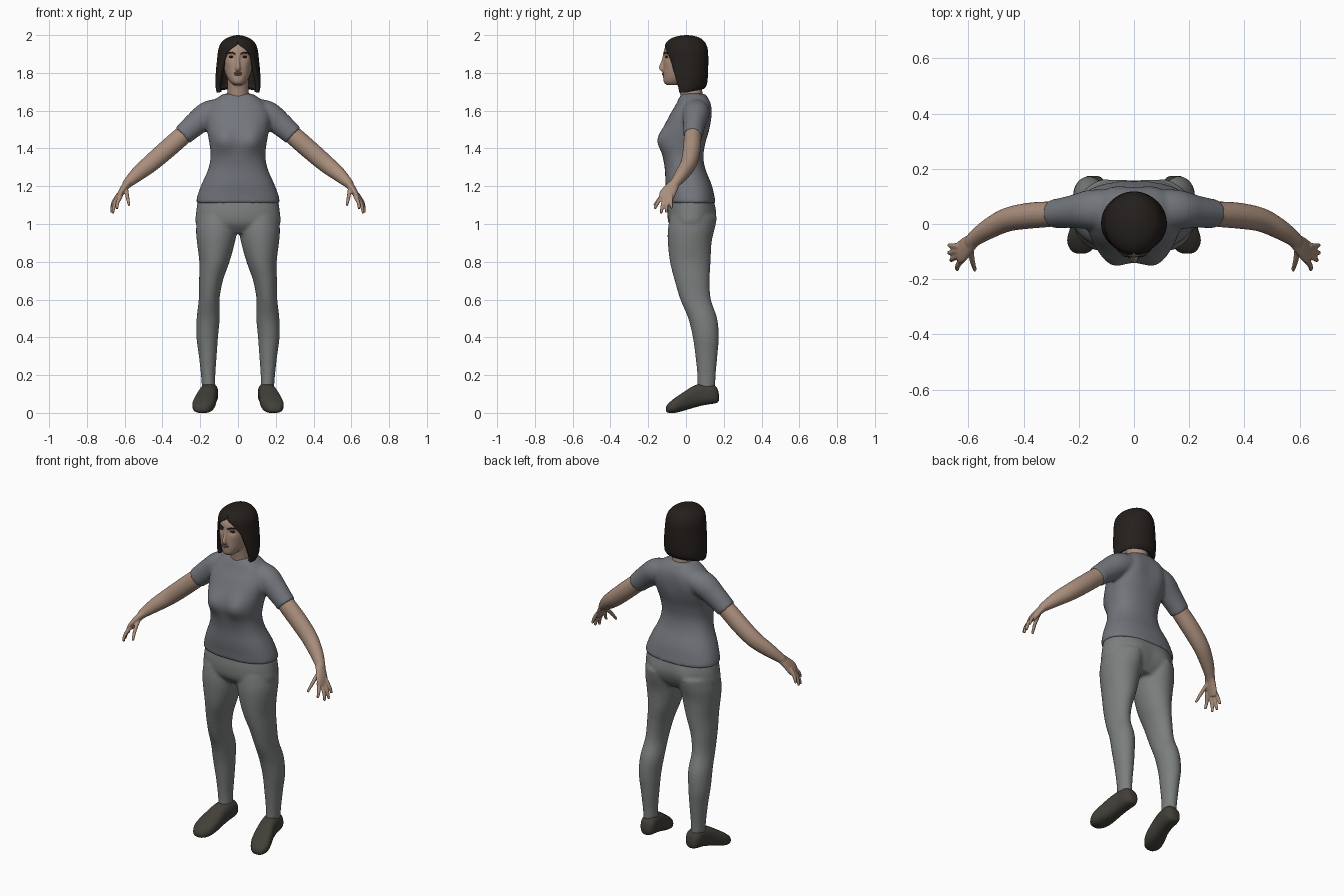
import bpy, bmesh
from math import sin, cos, pi, exp
from mathutils import Vector, Matrix


def material(name, rgb):
    m = bpy.data.materials.new(name)
    m.diffuse_color = (*rgb, 1)
    return m


SKIN = material("skin", (0.40, 0.27, 0.20))
SHIRT = material("shirt_grey", (0.17, 0.18, 0.20))
PANTS = material("pants_grey", (0.20, 0.21, 0.21))
HAIR = material("dark_hair", (0.018, 0.014, 0.012))
SHOE = material("shoe_brown", (0.055, 0.05, 0.04))
LIP = material("lip", (0.30, 0.15, 0.12))


def resample(rows, steps=6):
    """Catmull-Rom interpolation through rows of numbers."""
    out = []
    for i in range(len(rows) - 1):
        p0, p1, p2, p3 = (rows[min(max(i + k, 0), len(rows) - 1)] for k in (-1, 0, 1, 2))
        for s in range(steps):
            t = s / steps
            out.append([b + 0.5 * t * (c - a + t * (2 * a - 5 * b + 4 * c - d + t * (3 * (b - c) + d - a)))
                        for a, b, c, d in zip(p0, p1, p2, p3)])
    return out + [list(rows[-1])]


def spow(v, p):
    return (abs(v) ** p) * (1 if v >= 0 else -1)


def skin_rings(bm, rings):
    """Closed rings joined by quads and capped at both ends."""
    vs = [[bm.verts.new(p) for p in r] for r in rings]
    n = len(vs[0])
    faces = [bm.faces.new((a[j], a[(j + 1) % n], b[(j + 1) % n], b[j]))
             for a, b in zip(vs, vs[1:]) for j in range(n)]
    faces += [bm.faces.new(vs[0]), bm.faces.new(vs[-1])]
    bmesh.ops.recalc_face_normals(bm, faces=faces)


def loft(bm, rows, p=1.0, n=40, along="z"):
    """Rows: position, centre x, half width, low depth, high depth."""
    rings = []
    for h, cx, w, lo, hi in resample(rows):
        ring = []
        for j in range(n):
            a = 2 * pi * j / n
            x = cx + w * spow(cos(a), p)
            d = (lo + hi) / 2 + (hi - lo) / 2 * spow(sin(a), p)
            ring.append((x, d, h) if along == "z" else (x, h, d))
        rings.append(ring)
    skin_rings(bm, rings)


def tube(bm, pts, sx=1, n=20):
    """Points: x, y, z, radius in the y sense, radius across it."""
    rows = resample(pts, 5)
    rings = []
    for i, (x, y, z, ra, rb) in enumerate(rows):
        t = Vector(rows[min(i + 1, len(rows) - 1)][:3]) - Vector(rows[max(i - 1, 0)][:3])
        t.normalize()
        side = (Vector((0, 1, 0)) - t * t.y).normalized()
        up = t.cross(side)
        c = Vector((x, y, z))
        ring = [c + side * ra * cos(2 * pi * j / n) + up * rb * sin(2 * pi * j / n) for j in range(n)]
        rings.append([(sx * v.x, v.y, v.z) for v in ring])
    skin_rings(bm, rings)


def bump(bm, x, z, amount, sx, sz, front=True):
    """Push the front or back surface along y around a spot."""
    for v in bm.verts:
        if (v.co.y < 0.0) == front:
            v.co.y += amount * exp(-((v.co.x - x) / sx) ** 2 - ((v.co.z - z) / sz) ** 2)


def ball(bm, c, r):
    bmesh.ops.create_uvsphere(bm, u_segments=16, v_segments=10, radius=1,
                              matrix=Matrix.Translation(c) @ Matrix.Diagonal((*r, 1)))


def finish(bm, name, mat, voxel=0, mirror=False, smooth=3):
    me = bpy.data.meshes.new(name)
    for f in bm.faces:
        f.smooth = True
    bm.to_mesh(me)
    bm.free()
    ob = bpy.data.objects.new(name, me)
    bpy.context.collection.objects.link(ob)
    me.materials.append(mat)
    if voxel:
        r = ob.modifiers.new("blend", "REMESH")
        r.mode, r.voxel_size, r.use_smooth_shade = "VOXEL", voxel, True
        s = ob.modifiers.new("soften", "SMOOTH")
        s.factor, s.iterations = 0.5, smooth
    if mirror:
        ob.modifiers.new("mirror", "MIRROR").use_mirror_merge = False
    return ob


# T-shirt: torso with bust and two short sleeves
bm = bmesh.new()
loft(bm, [(1.11, 0, .222, -.097, .158), (1.15, 0, .215, -.10, .15), (1.21, 0, .193, -.108, .135),
          (1.29, 0, .158, -.112, .103), (1.36, 0, .145, -.122, .092), (1.43, 0, .152, -.128, .103),
          (1.50, 0, .165, -.118, .122), (1.57, 0, .172, -.09, .13), (1.63, 0, .15, -.055, .13),
          (1.665, 0, .115, -.038, .117), (1.69, 0, .075, -.022, .10)], p=.85)
for s in (-1, 1):
    bump(bm, s * .078, 1.445, -.034, .06, .065)
    bump(bm, s * .09, 1.58, .012, .06, .08, False)
    tube(bm, [(.08, .055, 1.605, .07, .06), (.155, .052, 1.582, .072, .07), (.22, .045, 1.533, .06, .064),
              (.27, .039, 1.49, .054, .058), (.294, .036, 1.468, .053, .056)], s, 28)
finish(bm, "t_shirt", SHIRT, .009, smooth=5)

# Trousers: hips and two legs
bm = bmesh.new()
loft(bm, [(.95, 0, .17, -.05, .11), (1.0, 0, .222, -.09, .14), (1.06, 0, .222, -.098, .155),
          (1.12, 0, .213, -.09, .147), (1.14, 0, .205, -.085, .14)], p=.9)
for s in (-1, 1):
    loft(bm, [(z, s * x, w, f, b) for z, x, w, f, b in (
        (.13, .155, .036, .06, .155), (.2, .158, .038, .06, .157), (.3, .16, .047, .05, .166),
        (.4, .163, .057, .036, .173), (.5, .158, .061, .012, .165), (.6, .153, .055, -.03, .132),
        (.7, .143, .063, -.06, .125), (.8, .125, .08, -.085, .13), (.9, .117, .1, -.096, .135),
        (.97, .114, .108, -.096, .145), (1.04, .11, .105, -.085, .15))])
for s in (-1, 1):
    bump(bm, s * .09, 1.03, .014, .06, .07, False)
finish(bm, "trousers", PANTS, .009, smooth=4)

# Arms with hands and fingers
bm = bmesh.new()
tube(bm, [(.22, .045, 1.53, .042, .045), (.3, .036, 1.462, .046, .05), (.38, .03, 1.392, .047, .05),
          (.46, .015, 1.323, .043, .047), (.53, -.02, 1.266, .036, .039), (.58, -.055, 1.22, .028, .027),
          (.592, -.068, 1.205, .027, .023)])
tube(bm, [(.578, -.055, 1.222, .026, .022), (.605, -.08, 1.187, .036, .019),
          (.625, -.1, 1.155, .042, .016), (.637, -.108, 1.13, .036, .011)])
for base, mid, tip in (((.618, -.125, 1.15), (.637, -.148, 1.115), (.641, -.166, 1.08)),
                       ((.63, -.112, 1.145), (.655, -.125, 1.095), (.663, -.132, 1.056)),
                       ((.635, -.097, 1.147), (.661, -.103, 1.1), (.671, -.104, 1.06)),
                       ((.635, -.08, 1.155), (.66, -.079, 1.115), (.67, -.076, 1.083)),
                       ((.592, -.09, 1.185), (.586, -.132, 1.145), (.576, -.168, 1.098))):
    tube(bm, [(*base, .011, .011), (*mid, .01, .01), (*tip, .007, .007)], n=12)
finish(bm, "arm", SKIN, .0045, True, 2)

# Head and neck with eye sockets, nose and chin
bm = bmesh.new()
loft(bm, [(1.735, 0, .022, -.1, -.03), (1.75, 0, .04, -.117, .0), (1.78, 0, .06, -.121, .05),
          (1.82, 0, .073, -.121, .085), (1.87, 0, .08, -.119, .095), (1.92, 0, .08, -.117, .093),
          (1.955, 0, .066, -.095, .08), (1.98, 0, .035, -.05, .05)], p=.93)
for s in (-1, 1):
    bump(bm, s * .034, 1.885, .009, .018, .013)
    bump(bm, s * .05, 1.85, -.003, .015, .02)
loft(bm, [(1.6, 0, .07, -.03, .1), (1.68, 0, .058, -.03, .088), (1.8, 0, .055, -.05, .08)])
tube(bm, [(0, -.112, 1.9, .008, .008), (0, -.122, 1.86, .009, .009), (0, -.13, 1.828, .013, .012),
          (0, -.122, 1.812, .008, .013)], n=16)
ball(bm, (0, -.118, 1.824), (.018, .012, .009))
finish(bm, "head", SKIN, .0045, smooth=2)

# Eyes, brows and lips
bm = bmesh.new()
ball(bm, (.034, -.101, 1.884), (.015, .009, .006))
tube(bm, [(.013, -.117, 1.9, .004, .003), (.036, -.113, 1.908, .004, .004),
          (.058, -.094, 1.902, .003, .002)], n=10)
finish(bm, "eye_and_brow", HAIR, mirror=True)
bm = bmesh.new()
for z, w in ((1.799, .022), (1.791, .019)):
    ball(bm, (0, -.119, z), (w, .008, .005))
finish(bm, "lips", LIP)

# Chin-length hair: a shell open at the face (z, half width, front, back, half opening angle)
bm = bmesh.new()
N, rings = 56, []
for z, w, f, b, gap in resample([
        (1.695, .112, -.105, .095, 1.25), (1.72, .118, -.106, .108, 1.18), (1.76, .119, -.108, .114, 1.06),
        (1.81, .117, -.11, .117, .92), (1.87, .111, -.112, .118, .74), (1.92, .105, -.114, .116, .42),
        (1.95, .095, -.11, .107, .08), (1.972, .077, -.094, .092, 0), (1.988, .052, -.066, .068, 0),
        (1.997, .024, -.03, .034, 0), (2.0, .004, -.003, .006, 0)], 5):
    gap = max(gap, 0)
    arc = [-pi / 2 + gap + (2 * pi - 2 * gap) * j / N for j in range(N + 1)]
    drop = max(0, 1.76 - z) / .065
    rings.append([bm.verts.new((w * cos(a), (f + b) / 2 + (b - f) / 2 * sin(a),
                                z + .02 * drop * max(0, sin(a)))) for a in arc])
for a, b in zip(rings, rings[1:]):
    for j in range(N):
        bm.faces.new((a[j], a[j + 1], b[j + 1], b[j]))
bm.faces.new(rings[-1][:-1])
bmesh.ops.remove_doubles(bm, verts=bm.verts, dist=1e-4)
hair = finish(bm, "hair", HAIR)
sol = hair.modifiers.new("thickness", "SOLIDIFY")
sol.thickness, sol.offset = .02, -1

# Shoes, toes pointing down and slightly outward
bm = bmesh.new()
loft(bm, [(-.106, .192, .018, .008, .03), (-.095, .191, .038, .001, .048), (-.06, .185, .057, 0, .078),
          (-.01, .173, .057, .012, .112), (.04, .162, .05, .027, .143), (.09, .154, .047, .04, .156),
          (.14, .15, .045, .048, .153), (.165, .149, .034, .054, .13), (.174, .149, .018, .065, .1)],
     p=.78, along="y")
finish(bm, "shoe", SHOE, mirror=True)
